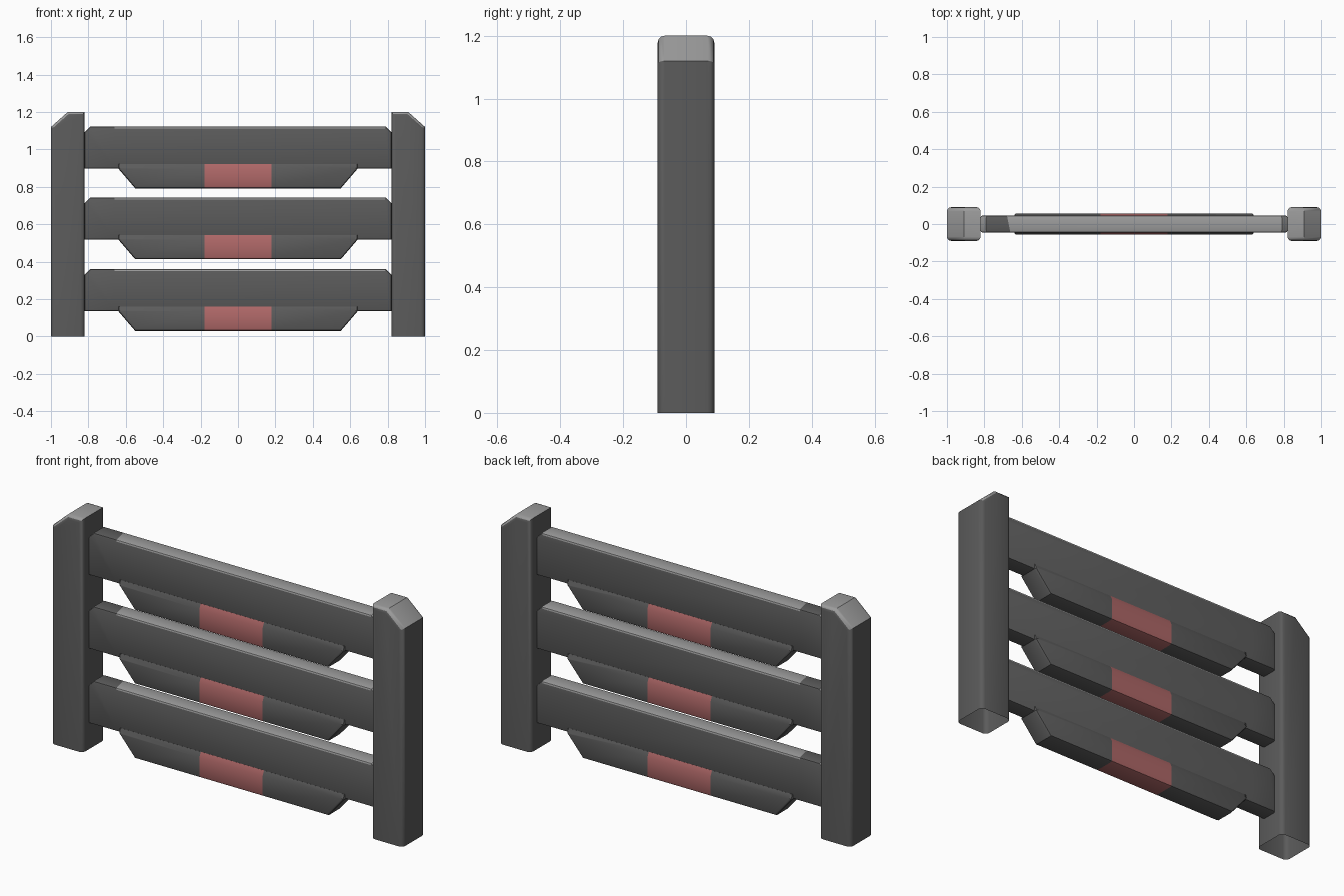
import bpy, bmesh, math

if "Cube" in bpy.data.objects:
    bpy.data.objects.remove(bpy.data.objects["Cube"])


def material(name, colour):
    m = bpy.data.materials.new(name)
    m.diffuse_color = (*colour, 1)
    m.use_nodes = True
    m.node_tree.nodes["Principled BSDF"].inputs["Base Color"].default_value = m.diffuse_color
    return m


GREY = material("dark grey", (0.105, 0.105, 0.105))
RED = material("dull red", (0.42, 0.135, 0.135))
LIGHT = material("light grey", (0.33, 0.33, 0.33))


def cut(bm, co, no):
    bmesh.ops.bisect_plane(bm, geom=bm.verts[:] + bm.edges[:] + bm.faces[:],
                           plane_co=co, plane_no=no)


def prism(name, profile, half, bevel, segments, z=0.0, finish=None):
    """Extrude an x-z profile along y and round the front and back rims."""
    bm = bmesh.new()
    front = [bm.verts.new((x, -half, h + z)) for x, h in profile]
    back = [bm.verts.new((x, half, h + z)) for x, h in profile]
    n = len(profile)
    bm.faces.new(front)
    bm.faces.new(back[::-1])
    for i in range(n):
        j = (i + 1) % n
        bm.faces.new((front[i], back[i], back[j], front[j]))
    bmesh.ops.recalc_face_normals(bm, faces=bm.faces[:])
    rims = [e for e in bm.edges
            if abs(e.verts[0].co.y - e.verts[1].co.y) < 1e-5
            and max(v.co.z for v in e.verts) > 1e-4]
    bmesh.ops.bevel(bm, geom=rims, offset=bevel, segments=segments,
                    profile=0.5, affect='EDGES', clamp_overlap=True)
    bmesh.ops.recalc_face_normals(bm, faces=bm.faces[:])
    bm.normal_update()
    finish(bm, z)
    me = bpy.data.meshes.new(name)
    bm.to_mesh(me)
    bm.free()
    for m in (GREY, RED, LIGHT):
        me.materials.append(m)
    ob = bpy.data.objects.new(name, me)
    bpy.context.collection.objects.link(ob)
    bpy.ops.object.select_all(action='DESELECT')
    ob.select_set(True)
    bpy.context.view_layer.objects.active = ob
    bpy.ops.object.shade_smooth_by_angle(angle=math.radians(35))


def finish_post(bm, z):
    """Light cap, open underside."""
    for f in bm.faces:
        if f.normal.z > 0.3:
            f.material_index = 2
    under = [f for f in bm.faces if f.normal.z < -0.9]
    bmesh.ops.delete(bm, geom=under, context='FACES')


def finish_rail(bm, z):
    """Light worn top, except a dark patch near the left end."""
    cut(bm, (-0.67, 0, 0), (1, 0.2, 0))
    for f in bm.faces:
        x = f.calc_center_median().x
        if f.normal.z > 0.3 and not -0.79 < x < -0.67:
            f.material_index = 2


def finish_board(bm, z):
    """Red middle band, upper edge drawn in to meet the rail."""
    cut(bm, (0, 0, z + 0.135), (0, 0, 1))
    for x in (-0.18, 0.18):
        cut(bm, (x, 0, 0), (1, 0, 0))
    for f in bm.faces:
        if abs(f.calc_center_median().x) < 0.17:
            f.material_index = 1
    for v in bm.verts:
        if v.co.z > z + 0.14:
            v.co.y = max(-0.0455, min(0.0455, v.co.y))
            v.co.z = z + 0.16


# posts with a sloped outer top
for side, s in (("left", -1), ("right", 1)):
    prism(side + "_post",
          [(s * x, h) for x, h in ((0.82, 0), (1, 0), (1, 1.12), (0.91, 1.2), (0.82, 1.2))],
          0.09, 0.022, 3, finish=finish_post)

# three rails, each with a thicker lower board carrying a red band
for name, z in (("lower", 0.0), ("middle", 0.383), ("upper", 0.762)):
    prism(name + "_rail",
          [(-0.82, 0.135), (0.82, 0.135), (0.82, 0.33), (0.79, 0.36),
           (-0.79, 0.36), (-0.82, 0.33)],
          0.045, 0.01, 2, z, finish_rail)
    prism(name + "_board",
          [(-0.55, 0.03), (0.55, 0.03), (0.64, 0.135), (0.64, 0.16),
           (-0.64, 0.16), (-0.64, 0.135)],
          0.057, 0.012, 2, z, finish_board)
